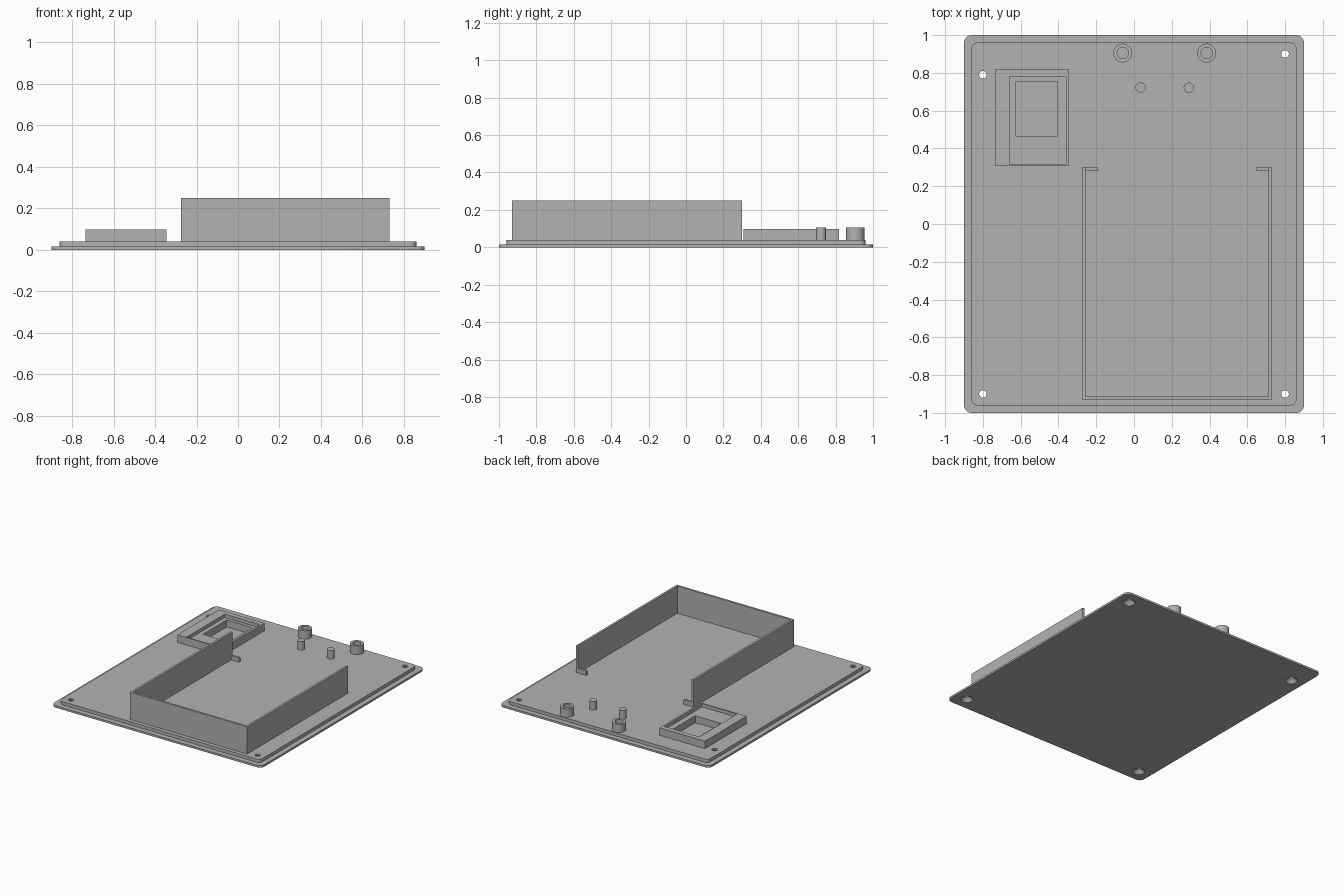
import bpy, bmesh, math

cube = bpy.data.objects.get("Cube")
if cube:
    bpy.data.objects.remove(cube, do_unlink=True)

grey = bpy.data.materials.new("plain_grey")
grey.use_nodes = True
grey.diffuse_color = (0.45, 0.45, 0.45, 1)
grey.node_tree.nodes["Principled BSDF"].inputs["Base Color"].default_value = grey.diffuse_color

TOP = 0.04          # upper surface of the lid


def rect(x0, x1, y0, y1):
    return [(x0, y0), (x1, y0), (x1, y1), (x0, y1)]


def rounded(hx, hy, r, steps=6):
    points = []
    for i, (sx, sy) in enumerate([(1, 1), (-1, 1), (-1, -1), (1, -1)]):
        for k in range(steps + 1):
            a = math.pi / 2 * (i + k / steps)
            points.append((sx * (hx - r) + r * math.cos(a), sy * (hy - r) + r * math.sin(a)))
    return points


def circle(x, y, r, n=32):
    return [(x + r * math.cos(2 * math.pi * k / n), y + r * math.sin(2 * math.pi * k / n))
            for k in range(n)]


def loft(name, sections, ring=False, smooth=False):
    """Skin a stack of (outline, z) sections; a ring joins last to first instead of capping."""
    bm = bmesh.new()
    loops = [[bm.verts.new((x, y, z)) for x, y in outline] for outline, z in sections]
    pairs = list(zip(loops, loops[1:]))
    if ring:
        pairs.append((loops[-1], loops[0]))
    else:
        bm.faces.new(loops[0][::-1])
        bm.faces.new(loops[-1])
    for low, high in pairs:
        n = len(low)
        for i in range(n):
            j = (i + 1) % n
            bm.faces.new((low[i], low[j], high[j], high[i]))
    bmesh.ops.recalc_face_normals(bm, faces=bm.faces)
    mesh = bpy.data.meshes.new(name)
    bm.to_mesh(mesh)
    bm.free()
    mesh.materials.append(grey)
    obj = bpy.data.objects.new(name, mesh)
    bpy.context.collection.objects.link(obj)
    if smooth:
        smooth_shade(obj)
    return obj


def smooth_shade(obj):
    bpy.ops.object.select_all(action="DESELECT")
    obj.select_set(True)
    bpy.context.view_layer.objects.active = obj
    bpy.ops.object.shade_smooth_by_angle(angle=math.radians(30))


def cut(obj, cutter):
    cutter.hide_render = True
    bpy.context.view_layer.objects.active = obj
    mod = obj.modifiers.new("cut", "BOOLEAN")
    mod.operation = "DIFFERENCE"
    mod.solver = "EXACT"
    mod.object = cutter
    bpy.ops.object.modifier_apply(modifier=mod.name)
    bpy.data.objects.remove(cutter, do_unlink=True)


# Stepped lid with rounded corners
outer, inner = rounded(0.9, 1.0, 0.04), rounded(0.86, 0.96, 0.03)
lid = loft("lid_plate", [(outer, 0), (outer, 0.015), (inner, 0.015), (inner, TOP)])

# Countersunk screw holes
for x, y in [(-0.8, 0.79), (0.8, 0.9), (-0.8, -0.9), (0.8, -0.9)]:
    cut(lid, loft("screw_cutter", [(circle(x, y, 0.047), -0.002), (circle(x, y, 0.02), 0.027),
                                   (circle(x, y, 0.02), 0.06)]))

# Display pocket in the lid
window = rect(-0.625, -0.405, 0.465, 0.755)
cut(lid, loft("pocket_cutter", [(window, 0.018), (window, 0.06)]))
smooth_shade(lid)

# Raised display frame with a stepped recess
frame = rect(-0.735, -0.345, 0.308, 0.818)
recess = rect(-0.66, -0.36, 0.318, 0.78)
loft("display_frame", [(frame, TOP), (frame, 0.098), (recess, 0.098),
                       (recess, 0.072), (window, 0.072), (window, TOP)], ring=True)

# Three-sided compartment wall, open at the back
x0, x1, y0, y1, t = -0.275, 0.73, -0.93, 0.30, 0.017
wall = [(x0, y0), (x1, y0), (x1, y1), (x1 - t, y1),
        (x1 - t, y0 + t), (x0 + t, y0 + t), (x0 + t, y1), (x0, y1)]
loft("compartment_wall", [(wall, TOP), (wall, 0.25)])

# Low stop tabs at the open ends
for name, a, b in [("right_stop_tab", x0 + t, -0.19), ("left_stop_tab", 0.645, x1 - t)]:
    tab = rect(a, b, y1 - t, y1)
    loft(name, [(tab, TOP), (tab, 0.075)])

# Hollow screw bosses
for name, x in [("right_boss", -0.06), ("left_boss", 0.385)]:
    body, bore = circle(x, 0.905, 0.05), circle(x, 0.905, 0.03)
    loft(name, [(body, TOP), (body, 0.105), (bore, 0.105), (bore, TOP)], ring=True, smooth=True)

# Solid locating pins
for name, x in [("right_pin", 0.035), ("left_pin", 0.29)]:
    pin = circle(x, 0.722, 0.027)
    loft(name, [(pin, TOP), (pin, 0.105)], smooth=True)
